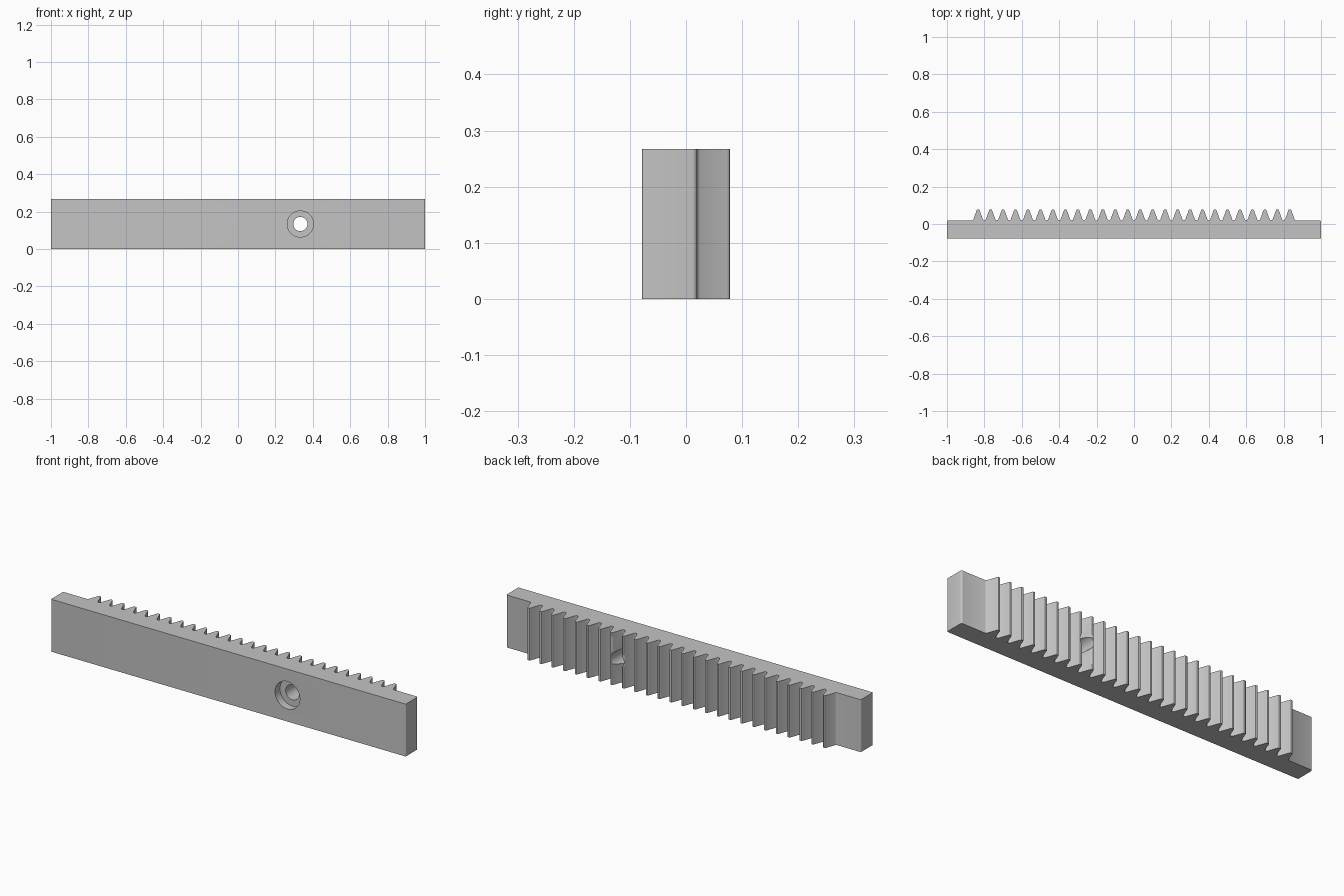
import bpy, bmesh, math
from mathutils import Matrix

cube = bpy.data.objects.get("Cube")
if cube:
    bpy.data.objects.remove(cube)

HEIGHT = 0.267
BACK, ROOT, TIP = -0.078, 0.02, 0.078
TEETH, PITCH = 26, 2 / 30
SLOPE = math.tan(math.radians(20))

steel = bpy.data.materials.new("plain_grey")
steel.use_nodes = True
grey = (0.55, 0.55, 0.55, 1)
steel.diffuse_color = grey
steel.node_tree.nodes["Principled BSDF"].inputs["Base Color"].default_value = grey


def make_object(name, bm):
    bmesh.ops.recalc_face_normals(bm, faces=bm.faces)
    mesh = bpy.data.meshes.new(name)
    bm.to_mesh(mesh)
    bm.free()
    mesh.materials.append(steel)
    obj = bpy.data.objects.new(name, mesh)
    bpy.context.collection.objects.link(obj)
    return obj


def corner(cx, cy, radius, start, steps=5):
    """Quarter-circle of points, counter-clockwise from the start angle."""
    angles = [math.radians(start + 90 * i / steps) for i in range(steps + 1)]
    return [(cx + radius * math.cos(a), cy + radius * math.sin(a)) for a in angles]


def half_width(y):
    """Half the tooth thickness on its straight flank at depth y."""
    return PITCH / 4 - (y - (ROOT + TIP) / 2) * SLOPE


# Right half of one tooth, from root fillet up to the rounded tip
half = [(0.0315, ROOT), (0.0285, ROOT + 0.0015)]
half += [(half_width(y), y) for y in (ROOT + 0.005, TIP - 0.006)]
half += [(0.0069, TIP - 0.0025), (0.0048, TIP - 0.0006), (0.002, TIP)]
tooth = half + [(-x, y) for x, y in reversed(half)]

# Outline of the whole rack, with small rounded end corners
small, large = 0.004, 0.009
outline = corner(-1 + small, BACK + small, small, 180)
outline += corner(1 - small, BACK + small, small, 270)
outline += corner(1 - large, ROOT - large, large, 0)
for i in reversed(range(TEETH)):
    centre = (i - (TEETH - 1) / 2) * PITCH
    outline += [(centre + x, y) for x, y in tooth]
outline += corner(-1 + large, ROOT - large, large, 90)

# Toothed bar
bm = bmesh.new()
base = bm.faces.new([bm.verts.new((x, y, 0)) for x, y in outline])
raised = bmesh.ops.extrude_face_region(bm, geom=[base], use_keep_orig=True)["geom"]
bmesh.ops.translate(bm, vec=(0, 0, HEIGHT),
                    verts=[v for v in raised if isinstance(v, bmesh.types.BMVert)])
rack = make_object("gear_rack", bm)

# Stepped cutter for the counterbored screw hole
bm = bmesh.new()
rings = []
for radius, y in [(0.07, -0.12), (0.07, BACK + 0.04), (0.038, BACK + 0.04), (0.038, 0.12)]:
    place = Matrix.Translation((1 / 3, y, HEIGHT / 2)) @ Matrix.Rotation(math.pi / 2, 4, "X")
    rings.append(bmesh.ops.create_circle(bm, segments=48, radius=radius, matrix=place)["verts"])
for a, b in zip(rings, rings[1:]):
    for i in range(48):
        j = (i + 1) % 48
        bm.faces.new((a[i], a[j], b[j], b[i]))
bm.faces.new(rings[0])
bm.faces.new(rings[-1])
cutter = make_object("hole_cutter", bm)
cutter.hide_render = True

# Cut the hole and discard the cutter
bpy.context.view_layer.objects.active = rack
for obj in bpy.context.selected_objects:
    obj.select_set(False)
rack.select_set(True)
cut = rack.modifiers.new("screw_hole", "BOOLEAN")
cut.operation = "DIFFERENCE"
cut.solver = "EXACT"
cut.object = cutter
bpy.ops.object.modifier_apply(modifier=cut.name)
bpy.data.objects.remove(cutter)

bpy.ops.object.shade_smooth_by_angle(angle=math.radians(30))
